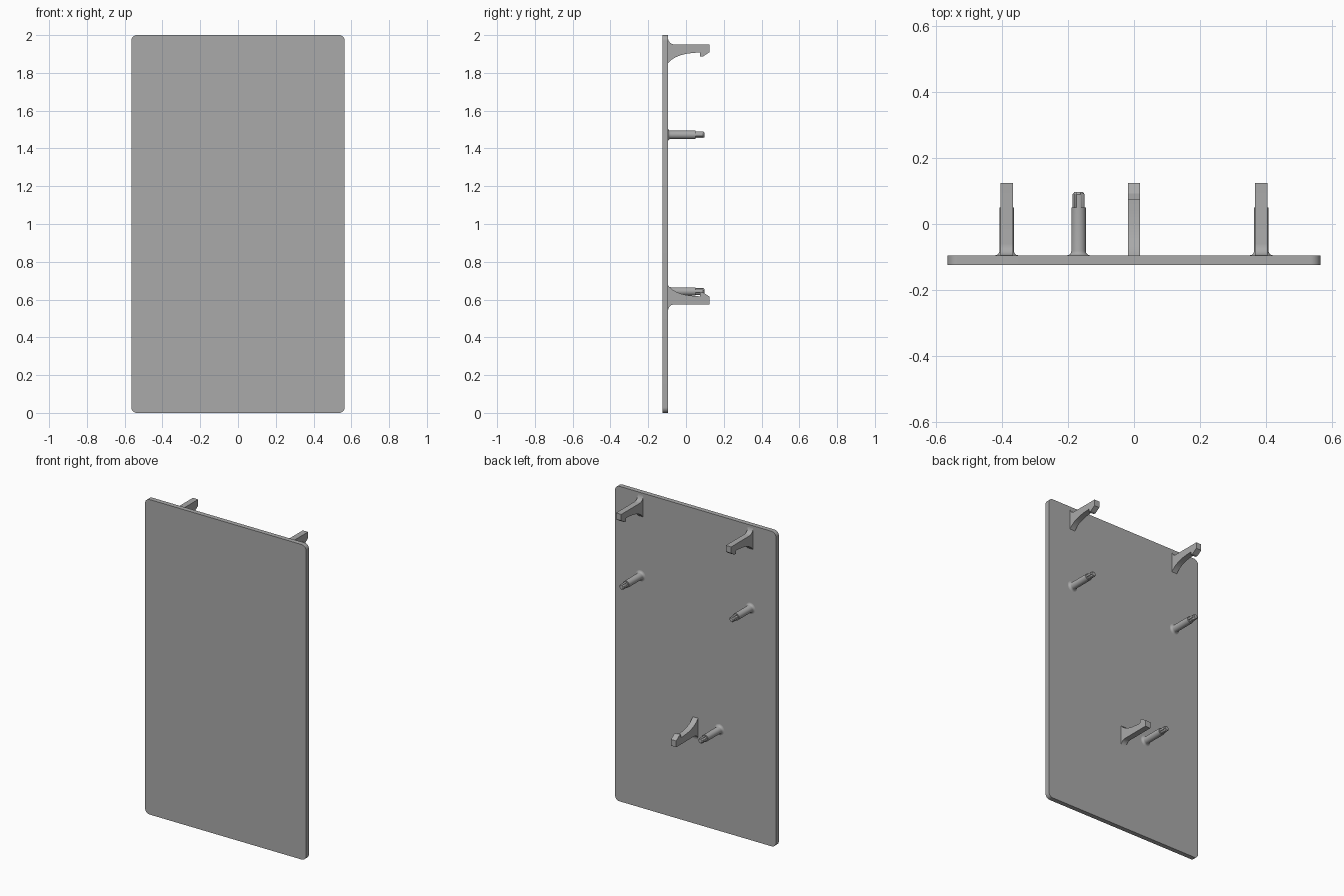
import bpy, bmesh
from math import sin, cos, pi, radians
from mathutils import Vector

cube = bpy.data.objects.get("Cube")
if cube:
    bpy.data.objects.remove(cube, do_unlink=True)

grey = bpy.data.materials.new("plain grey")
grey.use_nodes = True
COLOUR = (0.4, 0.4, 0.4, 1)
grey.diffuse_color = COLOUR
grey.node_tree.nodes["Principled BSDF"].inputs["Base Color"].default_value = COLOUR

BACK = -0.095   # rear surface of the panel
SIDE_X = 0.386  # distance of the paired fittings from the middle


def finish(name, bm):
    bmesh.ops.recalc_face_normals(bm, faces=bm.faces)
    mesh = bpy.data.meshes.new(name)
    bm.to_mesh(mesh)
    bm.free()
    mesh.materials.append(grey)
    obj = bpy.data.objects.new(name, mesh)
    bpy.context.collection.objects.link(obj)
    bpy.ops.object.select_all(action='DESELECT')
    obj.select_set(True)
    bpy.context.view_layer.objects.active = obj
    bpy.ops.object.shade_smooth_by_angle(angle=radians(30))
    return obj


def prism(name, points, direction):
    """Extrude a closed outline along a direction."""
    bm = bmesh.new()
    face = bm.faces.new([bm.verts.new(p) for p in points])
    new = bmesh.ops.extrude_face_region(bm, geom=[face], use_keep_orig=True)
    moved = [g for g in new["geom"] if isinstance(g, bmesh.types.BMVert)]
    bmesh.ops.translate(bm, verts=moved, vec=direction)
    return finish(name, bm)


def arc(cx, cz, r, start, end, steps=8):
    angles = [radians(start + (end - start) * i / steps) for i in range(steps + 1)]
    return [(cx + r * cos(a), cz + r * sin(a)) for a in angles]


# Panel with rounded corners
R, HALF = 0.03, 0.565
outline = []
for i, (sx, z) in enumerate([(1, 2 - R), (-1, 2 - R), (-1, R), (1, R)]):
    outline += arc(sx * (HALF - R), z, R, 90 * i, 90 * i + 90)
prism("panel", [(x, -0.125, z) for x, z in outline], Vector((0, 0.125 + BACK, 0)))


# Hooked clips: heights are measured from the flat outer edge
def clip(name, x, z, up, width=0.037):
    profile = arc(BACK + 0.035, 0.035, 0.035, 180, 270, 6)
    profile += [(0.125, 0), (0.125, -0.04), (0.092, -0.062), (0.075, -0.062),
                (0.075, -0.042), (0.04, -0.044), (0.0, -0.049), (-0.03, -0.057),
                (-0.055, -0.067), (-0.075, -0.08), (-0.088, -0.092), (BACK, -0.1)]
    points = [(x - width / 2, y, z + up * h) for y, h in profile]
    prism(name, points, Vector((width, 0, 0)))


clip("upper_left_clip", SIDE_X, 1.95, 1)
clip("upper_right_clip", -SIDE_X, 1.95, 1)
clip("lower_clip", 0, 0.575, -1)


# Turned body, flared where it meets the panel, with a ribbed tip
def turned(name, x, z, rings, sides=32, ribbed=False):
    bm = bmesh.new()
    loops = []
    for y, r in rings:
        loop = []
        for i in range(sides):
            groove = 0.8 if ribbed and i % 8 in (3, 4, 5) else 1
            a = 2 * pi * i / sides
            loop.append(bm.verts.new((x + r * groove * cos(a), y, z + r * groove * sin(a))))
        loops.append(loop)
    for a, b in zip(loops, loops[1:]):
        for i in range(sides):
            j = (i + 1) % sides
            bm.faces.new((a[i], a[j], b[j], b[i]))
    bm.faces.new(loops[0])
    bm.faces.new(loops[-1])
    finish(name, bm)


def peg(name, x, z):
    flare = [(BACK + 0.013 * (1 - cos(t * pi / 8)), 0.035 - 0.013 * sin(t * pi / 8))
             for t in range(5)]
    turned(name + "_shaft", x, z, flare + [(0.05, 0.022)])
    turned(name + "_tip", x, z, [(0.045, 0.018), (0.09, 0.018), (0.097, 0.013)], ribbed=True)


peg("upper_left_peg", SIDE_X, 1.472)
peg("upper_right_peg", -SIDE_X, 1.472)
peg("lower_peg", -0.168, 0.643)
